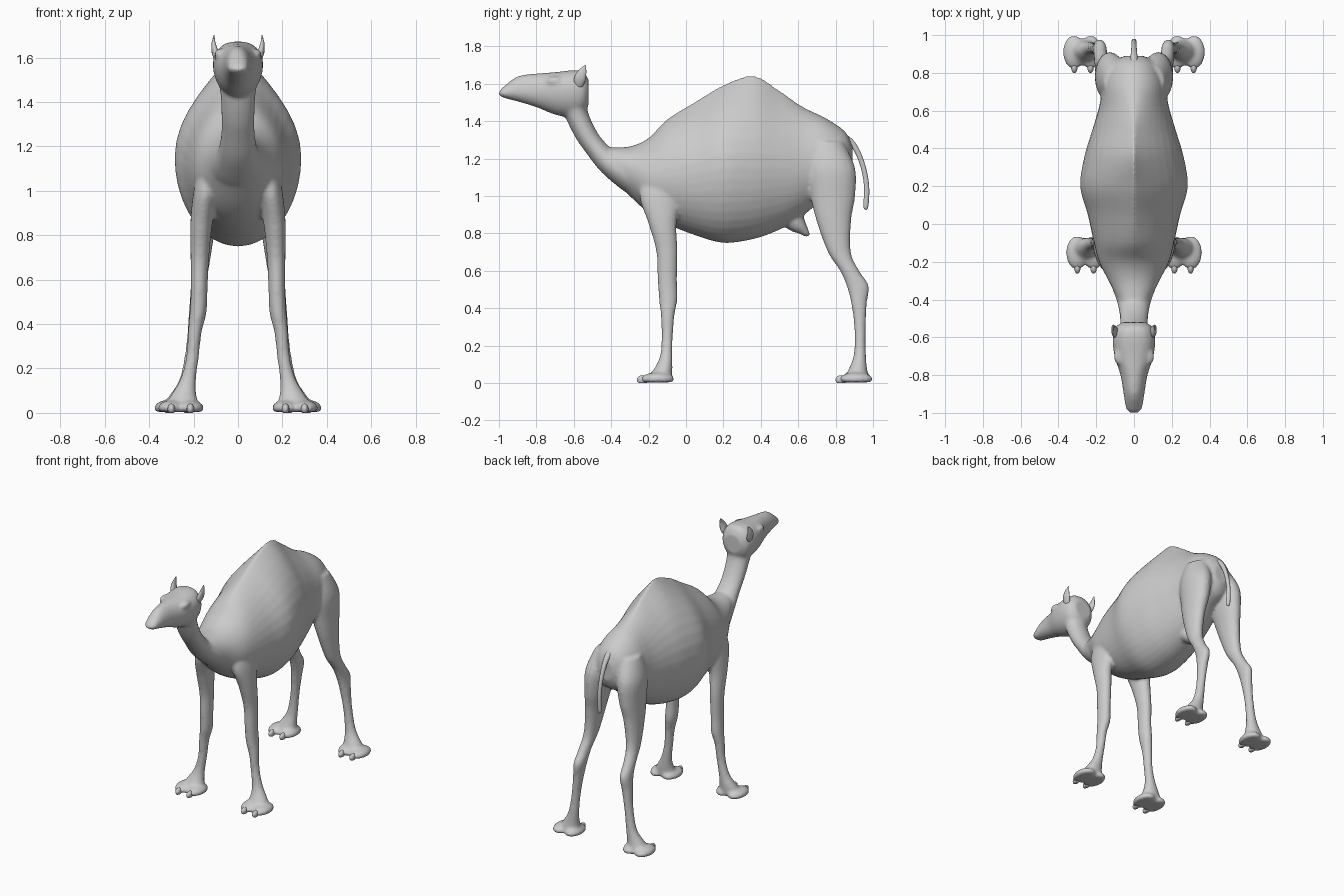
import bpy, bmesh, math
from mathutils import Vector, Matrix


def spline(rows, steps=5):
    """Catmull-Rom resampling of section rows."""
    out = []
    for i in range(len(rows) - 1):
        p0, p1, p2 = rows[max(i - 1, 0)], rows[i], rows[i + 1]
        p3 = rows[min(i + 2, len(rows) - 1)]
        for s in range(steps):
            t = s / steps
            out.append([0.5 * (2 * b + (c - a) * t + (2 * a - 5 * b + 4 * c - d) * t * t
                               + (3 * b - a - 3 * c + d) * t ** 3)
                        for a, b, c, d in zip(p0, p1, p2, p3)])
    return out + [list(rows[-1])]


def skin(bm, rings):
    """Bridge rings of points into a closed tube."""
    vs = [[bm.verts.new(p) for p in r] for r in rings]
    n = len(vs[0])
    for a, b in zip(vs, vs[1:]):
        for i in range(n):
            j = (i + 1) % n
            bm.faces.new((a[i], a[j], b[j], b[i]))
    bm.faces.new(vs[0][::-1])
    bm.faces.new(vs[-1])


def hull(bm, rows, n=40):
    """Upright sections: y, top, bottom, half width, widest z, upper taper."""
    rings = []
    for y, top, bot, w, zc, k in spline(rows):
        ring = []
        for i in range(n):
            a = 2 * math.pi * i / n
            c, s = math.cos(a), math.sin(a)
            x = math.copysign(abs(c) ** (k if s > 0 else 1), c) * w
            ring.append((x, y, zc + s * (top - zc if s > 0 else zc - bot)))
        rings.append(ring)
    skin(bm, rings)


def tube(bm, rows, side=1, level=False, n=20):
    """Oval sections along a path: x, y, z, half width, half depth."""
    pts = spline(rows)
    rings = []
    for i, (x, y, z, rx, ry) in enumerate(pts):
        t = Vector(pts[min(i + 1, len(pts) - 1)][:3]) - Vector(pts[max(i - 1, 0)][:3])
        v = Vector((0, 1, 0)) if level else Vector((0, t.z, -t.y)).normalized()
        c = Vector((x * side, y, z))
        rings.append([c + Vector((math.cos(a) * rx, 0, 0)) + v * math.sin(a) * ry
                      for a in (2 * math.pi * k / n for k in range(n))])
    skin(bm, rings)


def ball(bm, loc, size, floor=None):
    m = Matrix.Translation(loc) @ Matrix.Diagonal((*size, 1))
    r = bmesh.ops.create_uvsphere(bm, u_segments=24, v_segments=16, radius=1, matrix=m)
    if floor is not None:
        for v in r['verts']:
            v.co.z = max(v.co.z, floor)


def finish(name, bm):
    bmesh.ops.recalc_face_normals(bm, faces=bm.faces)
    me = bpy.data.meshes.new(name)
    bm.to_mesh(me)
    bm.free()
    me.shade_smooth()
    ob = bpy.data.objects.new(name, me)
    bpy.context.collection.objects.link(ob)
    return ob


body = bmesh.new()

# Torso with hump
hull(body, [(-.42, 1.26, 1.13, .075, 1.19, 1), (-.3, 1.265, 1.0, .135, 1.14, 1),
            (-.2, 1.31, .91, .185, 1.10, 1.1), (-.1, 1.41, .85, .212, 1.1, 1.3),
            (.05, 1.505, .79, .245, 1.12, 1.7), (.2, 1.595, .75, .285, 1.15, 2),
            (.36, 1.645, .77, .262, 1.15, 2.2), (.5, 1.565, .82, .22, 1.15, 2),
            (.62, 1.48, .89, .185, 1.15, 1.4), (.75, 1.415, 1.0, .16, 1.2, 1.1),
            (.85, 1.345, 1.06, .115, 1.2, 1), (.89, 1.27, 1.13, .05, 1.2, 1)])

# Head
hull(body, [(-1.0, 1.557, 1.54, .022, 1.548, 1), (-.975, 1.585, 1.525, .043, 1.55, 1),
            (-.9, 1.64, 1.505, .055, 1.56, 1.1), (-.8, 1.655, 1.475, .072, 1.56, 1),
            (-.7, 1.662, 1.435, .103, 1.57, .9), (-.61, 1.672, 1.42, .113, 1.57, .8),
            (-.55, 1.665, 1.44, .10, 1.56, .8), (-.52, 1.62, 1.49, .065, 1.56, 1)])

# Neck
tube(body, [(0, -.60, 1.53, .095, .075), (0, -.585, 1.44, .08, .062),
            (0, -.54, 1.34, .075, .058), (0, -.485, 1.26, .076, .057),
            (0, -.41, 1.18, .09, .068), (0, -.31, 1.13, .125, .10),
            (0, -.2, 1.09, .15, .13)])

# Udder
tube(body, [(0, .53, .93, .08, .07), (0, .585, .86, .065, .055),
            (0, .625, .82, .045, .03), (0, .655, .785, .02, .012)])

FRONT = [(.12, -.13, 1.13, .05, .09), (.145, -.14, 1.0, .055, .11),
         (.165, -.125, .85, .05, .075), (.172, -.102, .7, .042, .057),
         (.175, -.1, .55, .038, .052), (.18, -.095, .45, .038, .05),
         (.195, -.098, .36, .031, .037), (.205, -.1, .25, .029, .03),
         (.225, -.105, .15, .036, .033), (.245, -.12, .08, .058, .048),
         (.255, -.145, .02, .085, .07)]
REAR = [(.09, .75, 1.29, .07, .09), (.122, .775, 1.15, .082, .13),
        (.135, .785, 1.0, .07, .12), (.15, .79, .87, .055, .094),
        (.165, .82, .7, .042, .062), (.175, .875, .6, .037, .052),
        (.18, .918, .52, .036, .06), (.19, .925, .43, .033, .043),
        (.205, .93, .3, .029, .031), (.225, .93, .16, .036, .032),
        (.25, .92, .08, .058, .048), (.27, .91, .02, .085, .07)]
FEET = {'front': (.257, -.152), 'rear': (.273, .91)}

for side in (-1, 1):
    # Legs, two-lobed feet and brows
    tube(body, FRONT, side, True)
    tube(body, REAR, side, True)
    for fx, fy in FEET.values():
        for d in (-.044, .044):
            ball(body, (side * fx + d, fy, .022), (.06, .09, .035), .004)
    ball(body, (side * .082, -.70, 1.615), (.025, .045, .025))

camel = finish('body', body)
m = camel.modifiers.new('fuse', 'REMESH')
m.mode, m.voxel_size, m.use_smooth_shade = 'VOXEL', .01, True
m = camel.modifiers.new('soften', 'SMOOTH')
m.factor, m.iterations = .5, 8

# Tail
bm = bmesh.new()
tube(bm, [(0, .82, 1.33, .022, .02), (0, .89, 1.28, .018, .016), (0, .94, 1.18, .014, .014),
          (0, .965, 1.06, .013, .014), (0, .962, .95, .014, .014), (0, .957, .928, .006, .006)], n=14)
finish('tail', bm)

for side, label in ((-1, 'right'), (1, 'left')):
    # Ears
    bm = bmesh.new()
    tube(bm, [(.092, -.575, 1.585, .014, .022), (.103, -.568, 1.625, .016, .032),
              (.11, -.553, 1.665, .009, .022), (.108, -.537, 1.70, .002, .003)], side, n=14)
    finish(f'{label}_ear', bm)
    # Toenails
    for end, (fx, fy) in FEET.items():
        bm = bmesh.new()
        for d in (-.043, .043):
            ball(bm, (side * fx + d, fy - .08, .018), (.017, .031, .024), 0)
        finish(f'{label}_{end}_toenails', bm)
